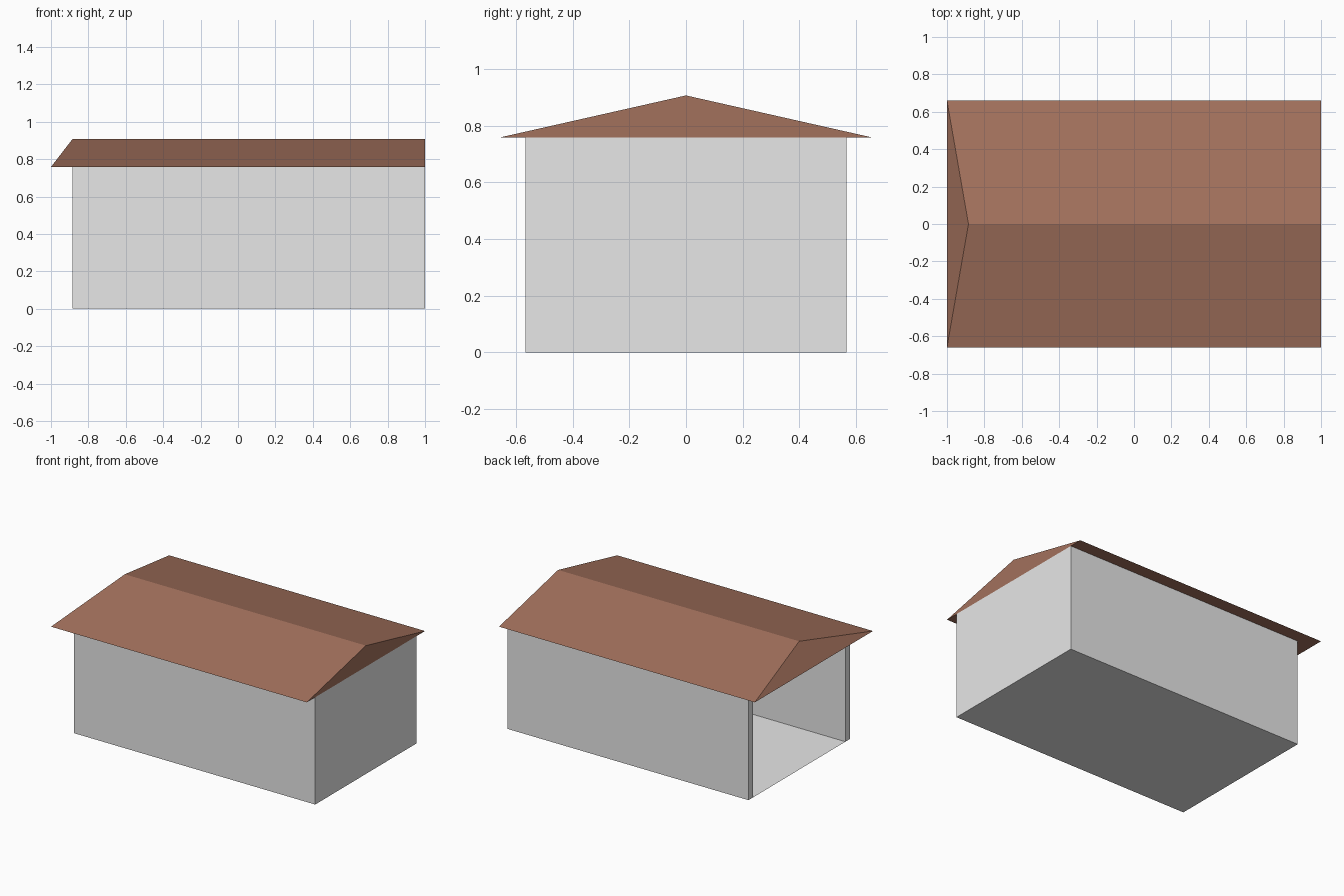
import bpy

if "Cube" in bpy.data.objects:
    bpy.data.objects.remove(bpy.data.objects["Cube"])

X0, X1 = -0.885, 1.0      # open end, closed end
WY, RY = 0.566, 0.66      # wall and eave half widths
EAVE, RIDGE = 0.758, 0.907
T = 0.05                  # wall thickness


def material(name, color):
    m = bpy.data.materials.new(name)
    m.diffuse_color = (*color, 1)
    m.use_nodes = True
    m.node_tree.nodes["Principled BSDF"].inputs["Base Color"].default_value = m.diffuse_color
    return m


def part(name, verts, faces, mat):
    me = bpy.data.meshes.new(name)
    me.from_pydata(verts, [], faces)
    me.materials.append(mat)
    me.validate()
    ob = bpy.data.objects.new(name, me)
    bpy.context.collection.objects.link(ob)
    return ob


grey = material("wall grey", (0.8, 0.8, 0.8))
brown = material("roof brown", (0.365, 0.165, 0.108))

# U-shaped walls, open towards -x (counter-clockwise plan outline)
plan = [(X0, -WY), (X1, -WY), (X1, WY), (X0, WY),
        (X0, WY - T), (X1 - T, WY - T), (X1 - T, -WY + T), (X0, -WY + T)]
n = len(plan)
verts = [(x, y, z) for z in (0, EAVE) for x, y in plan]
sides = [(i, (i + 1) % n, (i + 1) % n + n, i + n) for i in range(n)]
part("walls", verts, sides, grey)

# Thin floor over the whole footprint
part("floor", [(X0, -WY, 0), (X1, -WY, 0), (X1, WY, 0), (X0, WY, 0)],
     [(0, 1, 2, 3)], grey)

# Roof: sloped hip over the open end, flush gable at the closed end
roof = [(-1, -RY, EAVE), (X1, -RY, EAVE), (X1, RY, EAVE), (-1, RY, EAVE),
        (X0, 0, RIDGE), (X1, 0, RIDGE)]
part("roof", roof,
     [(0, 1, 5, 4), (2, 3, 4, 5), (3, 0, 4), (1, 2, 5), (3, 2, 1, 0)], brown)
